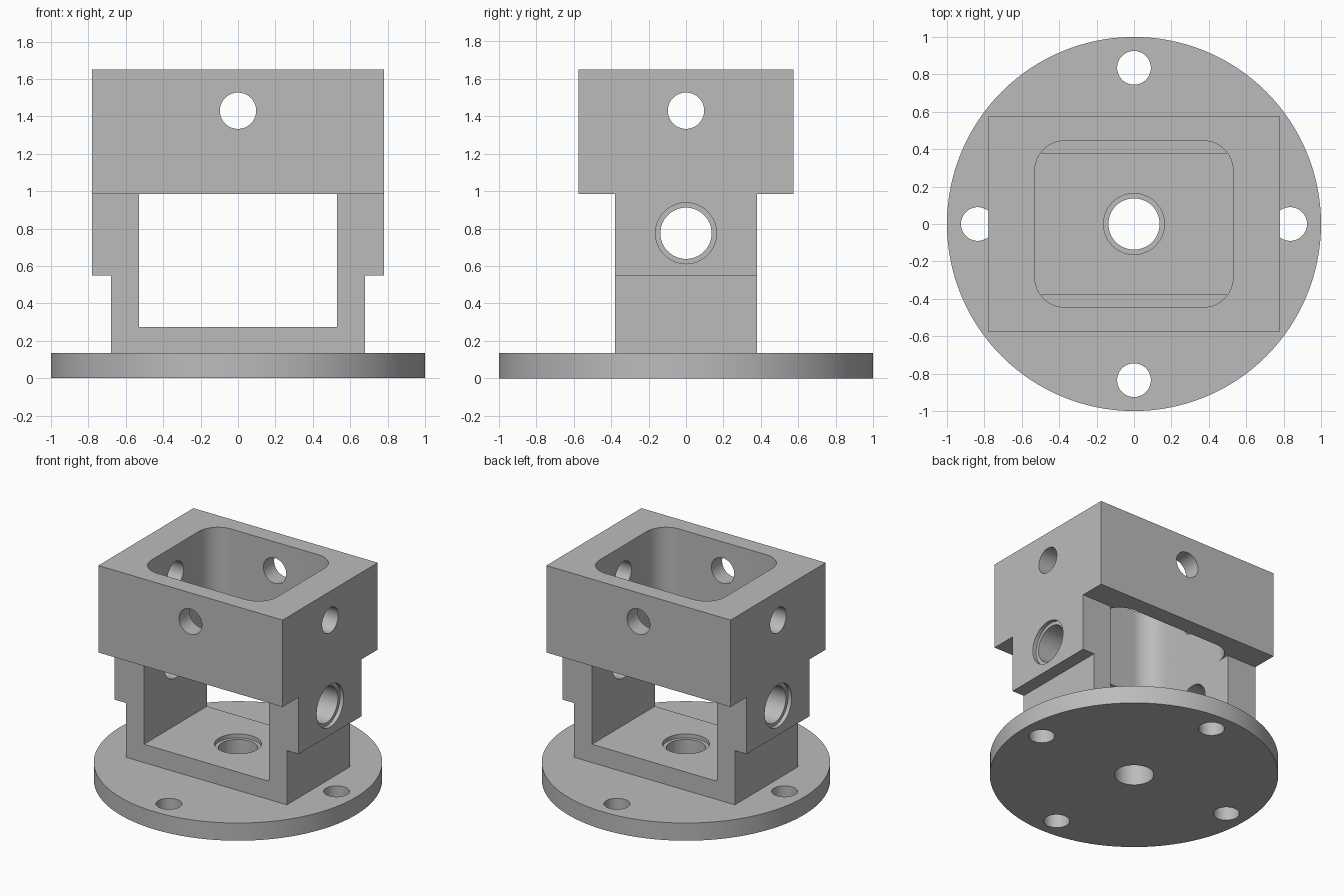
import bpy, bmesh
from math import pi, radians
from mathutils import Matrix

old = bpy.data.objects.get("Cube")
if old:
    bpy.data.objects.remove(old, do_unlink=True)

grey = bpy.data.materials.new("machined_grey")
grey.use_nodes = True
colour = (0.5, 0.5, 0.5, 1)
grey.diffuse_color = colour
grey.node_tree.nodes["Principled BSDF"].inputs["Base Color"].default_value = colour


def make(name, bm):
    mesh = bpy.data.meshes.new(name)
    bm.to_mesh(mesh)
    bm.free()
    mesh.materials.append(grey)
    ob = bpy.data.objects.new(name, mesh)
    bpy.context.collection.objects.link(ob)
    return ob


def box(name, x, y, z, corner=0):
    """Box from (low, high) ranges, with optional rounded upright edges."""
    bm = bmesh.new()
    bmesh.ops.create_cube(bm, size=1)
    for v in bm.verts:
        v.co = [r[0] if c < 0 else r[1] for c, r in zip(v.co, (x, y, z))]
    if corner:
        upright = [e for e in bm.edges
                   if abs(e.verts[0].co.z - e.verts[1].co.z) > 0.01]
        bmesh.ops.bevel(bm, geom=upright, offset=corner, segments=12,
                        profile=0.5, affect='EDGES')
    return make(name, bm)


def cylinder(name, radius, low, high, axis='Z', at=(0, 0, 0), sides=64):
    """Cylinder spanning low..high along an axis through the point at."""
    turn = {'Z': Matrix(), 'X': Matrix.Rotation(pi / 2, 4, 'Y'),
            'Y': Matrix.Rotation(-pi / 2, 4, 'X')}[axis]
    bm = bmesh.new()
    place = (Matrix.Translation(at) @ turn
             @ Matrix.Translation((0, 0, (low + high) / 2)))
    bmesh.ops.create_cone(bm, cap_ends=True, segments=sides, radius1=radius,
                          radius2=radius, depth=high - low, matrix=place)
    return make(name, bm)


def cut(target, *cutters):
    for c in cutters:
        mod = target.modifiers.new("cut", 'BOOLEAN')
        mod.operation, mod.solver, mod.object = 'DIFFERENCE', 'EXACT', c
    bpy.context.view_layer.update()
    graph = bpy.context.evaluated_depsgraph_get()
    mesh = bpy.data.meshes.new_from_object(target.evaluated_get(graph))
    target.modifiers.clear()
    target.data = mesh
    for c in cutters:
        bpy.data.objects.remove(c, do_unlink=True)


BASE, FLOOR, COLLAR, TOP = 0.135, 0.275, 0.985, 1.65
BORE, RECESS, STEP = 0.137, 0.163, 0.03

# Round mounting flange with four bolt holes and a centre bore
flange = cylinder("mounting_flange", 1, 0, BASE, sides=128)
bolts = [cylinder("bolt_cut", 0.09, -1, 1, at=(x, y, 0))
         for x, y in ((0.835, 0), (-0.835, 0), (0, 0.835), (0, -0.835))]
cut(flange, cylinder("bore_cut", BORE, -1, 1), *bolts)

# Yoke and collar milled from one block
body = box("yoke_and_collar", (-0.78, 0.78), (-0.575, 0.575), (BASE, TOP))
cutters = [box("window_cut", (-0.53, 0.53), (-2, 2), (FLOOR, COLLAR))]
for s in (-1, 1):
    cutters.append(box("face_cut", (-2, 2), sorted((s * 0.38, s * 2)), (-1, COLLAR)))
    cutters.append(box("undercut", sorted((s * 0.68, s * 2)), (-2, 2), (-1, 0.55)))
cut(body, *cutters)

# Rounded pocket down through the collar
cut(body, box("pocket_cut", (-0.53, 0.53), (-0.445, 0.445), (0.8, 2), 0.16))

# Collar cross holes, arm bores and floor bore with shallow recesses
cut(body,
    cylinder("hole_cut", 0.097, -2, 2, 'X', (0, 0, 1.43)),
    cylinder("hole_cut", 0.097, -2, 2, 'Y', (0, 0, 1.43)),
    cylinder("bore_cut", BORE, -2, 2, 'X', (0, 0, 0.775)),
    cylinder("recess_cut", RECESS, 0.78 - STEP, 2, 'X', (0, 0, 0.775)),
    cylinder("recess_cut", RECESS, -2, STEP - 0.78, 'X', (0, 0, 0.775)),
    cylinder("bore_cut", BORE, -1, 0.5),
    cylinder("recess_cut", RECESS, FLOOR - STEP, 0.5))

# Smooth round walls, keep machined edges sharp
for ob in (flange, body):
    bpy.ops.object.select_all(action='DESELECT')
    ob.select_set(True)
    bpy.context.view_layer.objects.active = ob
    bpy.ops.object.shade_smooth_by_angle(angle=radians(30))
